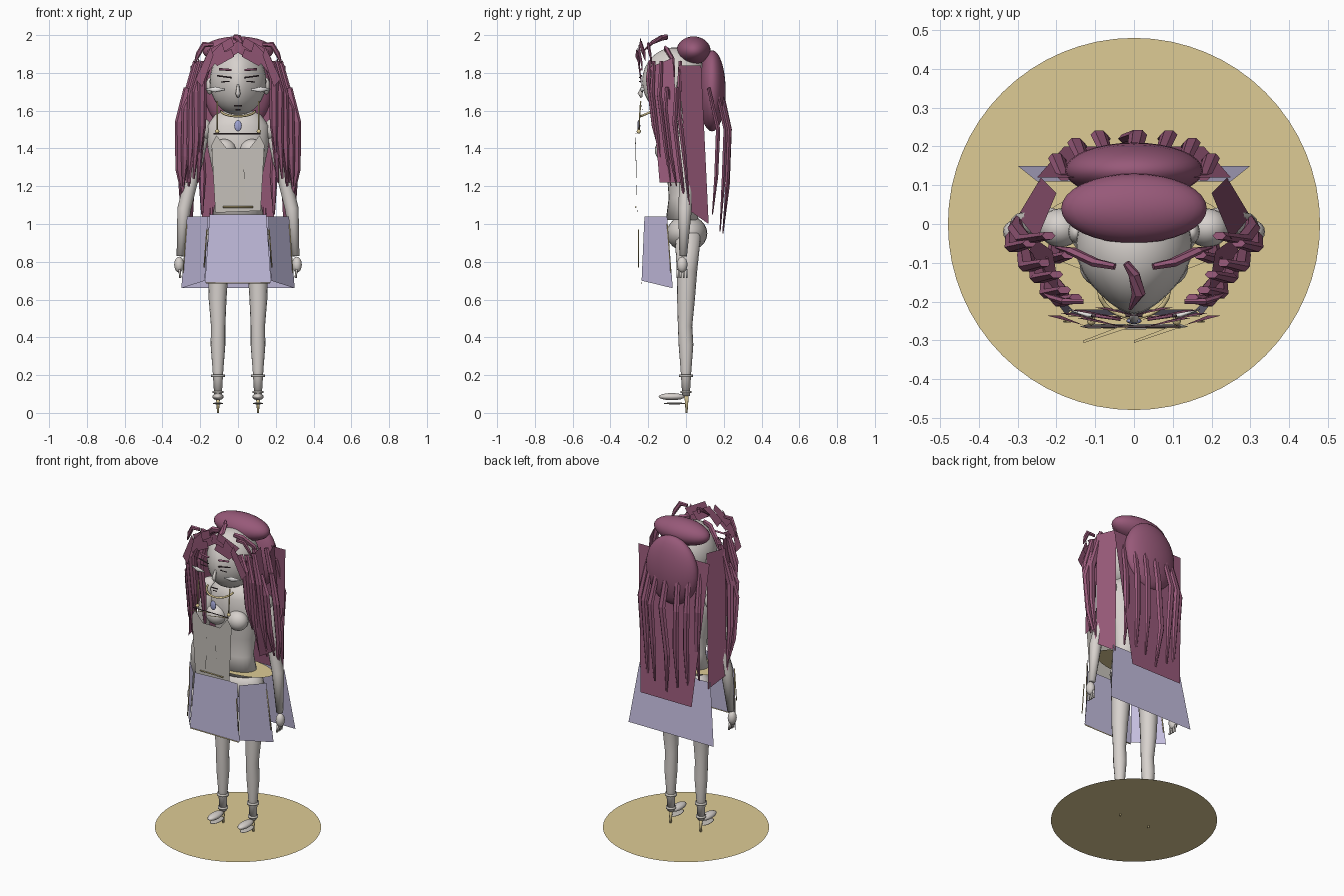
import bpy, bmesh, math
from mathutils import Vector, Matrix

cube = bpy.data.objects.get("Cube")
if cube:
    bpy.data.objects.remove(cube, do_unlink=True)


def material(name, rgb):
    m = bpy.data.materials.new(name)
    m.use_nodes = True
    m.diffuse_color = (*rgb, 1)
    m.node_tree.nodes["Principled BSDF"].inputs["Base Color"].default_value = (*rgb, 1)
    return m


SKIN = material("pale_skin", (.68, .64, .61))
HAIR = material("plum_hair", (.31, .1, .19))
GOLD = material("pale_gold", (.73, .6, .3))
BLUE = material("lilac_cloth", (.54, .5, .72))
CLOTH = material("grey_cloth", (.57, .54, .5))
DARK = material("dark_lines", (.08, .05, .06))
WHITE = material("eye_white", (.85, .83, .82))
GEM = material("blue_gem", (.35, .37, .65))


def finish(name, bm, mat, smooth):
    me = bpy.data.meshes.new(name)
    bm.to_mesh(me)
    bm.free()
    me.materials.append(mat)
    for p in me.polygons:
        p.use_smooth = smooth
    ob = bpy.data.objects.new(name, me)
    bpy.context.collection.objects.link(ob)
    return ob


def ball(name, c, r, mat=SKIN, seg=24):
    bm = bmesh.new()
    bmesh.ops.create_uvsphere(bm, u_segments=seg, v_segments=seg // 2, radius=1,
                              matrix=Matrix.Translation(c) @ Matrix.Diagonal((*r, 1)))
    return finish(name, bm, mat, True)


def card(name, pts, mat):
    bm = bmesh.new()
    bm.faces.new([bm.verts.new(p) for p in pts])
    return finish(name, bm, mat, False)


def tube(name, pts, radii, mat, sides=12, flat=1.0, smooth=True):
    """Tapered tube along a path, optionally flattened."""
    bm = bmesh.new()
    pts = [Vector(p) for p in pts]
    rings = []
    for i, (p, r) in enumerate(zip(pts, radii)):
        d = (pts[min(i + 1, len(pts) - 1)] - pts[max(i - 1, 0)]).normalized()
        ref = Vector((0, 1, 0)) if abs(d.y) < .9 else Vector((1, 0, 0))
        u = d.cross(ref).normalized()
        v = d.cross(u)
        rings.append([bm.verts.new(p + r * (u * math.cos(a) + flat * v * math.sin(a)))
                      for a in (math.tau * k / sides for k in range(sides))])
    for a, b in zip(rings, rings[1:]):
        for k in range(sides):
            j = (k + 1) % sides
            bm.faces.new((a[k], a[j], b[j], b[k]))
    bm.faces.new(rings[0])
    bm.faces.new(rings[-1])
    bmesh.ops.recalc_face_normals(bm, faces=bm.faces)
    return finish(name, bm, mat, smooth)


def lock(name, pts, r):
    """Angular strand of hair, pointed at its end."""
    n = len(pts) - 1
    return tube(name, pts, [r * (.75, 1, .9, .25)[min(3, round(3 * i / n))]
                            for i in range(n + 1)], HAIR, 6, .6, False)


def rod(name, a, b, r=.004, mat=GOLD):
    return tube(name, [a, b], [r, r], mat, 6)


def flip(pts, s):
    return [(x * s, y, z) for x, y, z in pts]


# Round base
bm = bmesh.new()
bmesh.ops.create_circle(bm, cap_ends=True, segments=64, radius=.48,
                        matrix=Matrix.Translation((0, 0, .012)))
finish("base_disc", bm, GOLD, False)

# Head, tapering to the face
head = ball("head", (0, -.06, 1.755), (.15, .172, .18), SKIN, 32)
for v in head.data.vertices:
    t = max(0, (-.06 - v.co.y) / .172)
    v.co.x *= 1 - .35 * t * t
ball("hair_cap", (0, .04, 1.918), (.188, .09, .075), HAIR, 32)
ball("hair_back", (0, .138, 1.705), (.178, .072, .215), HAIR, 32)
tube("neck", [(0, -.02, 1.5), (0, -.03, 1.64)], [.055, .05], SKIN)

# Torso
tube("torso", [(0, -.02, z) for z in (1.02, 1.14, 1.26, 1.4, 1.52, 1.58, 1.61)],
     [.14, .115, .13, .16, .165, .12, .05], SKIN, 24, .62)
ball("hips", (0, .005, .95), (.165, .108, .095))

# Waistband ring
bm = bmesh.new()
inner, outer = ([bm.verts.new((rx * math.cos(a), ry * math.sin(a) - .02, 1.052))
                 for a in (math.tau * k / 40 for k in range(40))]
                for rx, ry in ((.11, .06), (.25, .115)))
for k in range(40):
    j = (k + 1) % 40
    bm.faces.new((inner[k], inner[j], outer[j], outer[k]))
finish("waistband", bm, GOLD, False)

# Bodice plates floating in front of the chest
card("bodice", [(-.14, -.265, 1.42), (-.115, -.27, 1.47), (-.06, -.268, 1.4), (.06, -.268, 1.4),
                (.115, -.27, 1.47), (.14, -.265, 1.42), (.12, -.258, 1.07), (-.12, -.258, 1.06)], CLOTH)
card("bodice_centre", [(-.03, -.272, 1.32), (.03, -.272, 1.32), (.045, -.265, 1.1), (-.045, -.265, 1.1)], CLOTH)
rod("bodice_hem", (-.08, -.266, 1.09), (.08, -.266, 1.09))
for x0 in (-.13, 0):
    card("collar_trim", [(x0, -.3, 1.475), (x0 + .11, -.258, 1.475), (x0 + .125, -.265, 1.475),
                         (x0, -.307, 1.475)], GOLD)
rod("neckline", (-.13, -.265, 1.478), (.12, -.265, 1.478), .003, DARK)

# Choker and pendant
tube("choker", [(.09 * math.sin(a), -.17 - .07 * math.cos(a), 1.6 - .03 * math.cos(a))
                for a in (-1.5 + .25 * k for k in range(13))], [.006] * 13, GOLD, 6)
ball("pendant", (0, -.25, 1.52), (.02, .008, .03), GEM, 16)

# Skirt cards
card("skirt_front", [(-.15, -.22, 1.05), (.15, -.22, 1.05), (.175, -.235, .69), (-.175, -.235, .69)], BLUE)
card("skirt_back", [(-.25, .11, 1.04), (.25, .11, 1.04), (.3, .15, .66), (-.3, .15, .66)], BLUE)
rod("skirt_front_hem", (-.17, -.236, .688), (.17, -.236, .688), .003)

# Back hair card and central locks
card("hair_card_back", [(-.25, .12, 1.8), (.25, .12, 1.8), (.18, .2, .9), (-.18, .2, .9)], HAIR)
lock("back_lock_middle", [(0, .18, 1.75), (.01, .23, 1.5), (-.02, .22, 1.2), (0, .195, .95)], .024)
lock("crown_lock", [(-.02, -.1, 1.99), (0, -.13, 1.985), (.012, -.18, 1.96), (-.01, -.22, 1.92)], .02)

# Nose and mouth
tube("nose", [(0, -.225, 1.74), (0, -.243, 1.69), (0, -.235, 1.67)], [.005, .013, .006], SKIN, 8)
rod("mouth", (-.022, -.236, 1.625), (.022, -.236, 1.625), .004, DARK)
rod("lower_lip", (-.012, -.23, 1.605), (.012, -.23, 1.605), .003, DARK)

for s in (-1, 1):
    side = "left_" if s > 0 else "right_"

    # Face
    rod(side + "brow", (s * .035, -.245, 1.815), (s * .1, -.235, 1.82), .006, HAIR)
    rod(side + "eyelid", (s * .035, -.246, 1.775), (s * .11, -.236, 1.785), .004, DARK)
    rod(side + "lower_lash", (s * .045, -.246, 1.755), (s * .09, -.24, 1.752), .003, DARK)
    tube(side + "eye_white", flip([(.07, -.24, 1.712), (.12, -.235, 1.712), (.17, -.22, 1.714)], s),
         [.004, .015, .004], WHITE, 8, .4)
    ball(side + "ear", (s * .15, -.02, 1.73), (.02, .03, .045), SKIN, 12)
    rod(side + "earring", (s * .11, -.24, 1.65), (s * .11, -.25, 1.5))
    ball(side + "earring_drop", (s * .11, -.25, 1.49), (.012, .012, .012), GOLD, 8)

    # Bust, arm and hand
    ball(side + "bust", (s * .075, -.11, 1.39), (.065, .055, .06))
    ball(side + "shoulder", (s * .19, -.01, 1.5), (.055, .05, .06))
    tube(side + "arm", flip([(.19, -.01, 1.52), (.225, 0, 1.35), (.255, 0, 1.2), (.285, -.005, 1.08),
                             (.305, -.015, .83)], s), [.045, .045, .036, .036, .02], SKIN)
    ball(side + "hand", (s * .312, -.02, .785), (.026, .028, .042), SKIN, 16)
    for k in range(4):
        y = -.044 + .016 * k
        rod(side + "finger", (s * .31, y, .76), (s * .305, y, .715), .006, SKIN)

    # Leg, shoe and heel
    tube(side + "leg", flip([(.095, .01, .95), (.105, .005, .75), (.108, 0, .6), (.105, -.005, .46),
                             (.106, 0, .36), (.106, 0, .22), (.106, 0, .09)], s),
         [.07, .054, .047, .038, .039, .028, .02], SKIN, 16)
    ball(side + "foot", (s * .106, -.075, .086), (.03, .07, .019), SKIN, 16)
    ball(side + "sole", (s * .106, -.06, .05), (.028, .06, .005), CLOTH, 16)
    tube(side + "heel", flip([(.106, .003, .1), (.106, .003, 0)], s), [.012, .005], GOLD, 8)
    for z, r in ((.19, .036), (.105, .03)):
        tube(side + "ankle_strap", [(s * .106, 0, z), (s * .106, 0, z + .012)], [r, r], CLOTH)

    # Side skirt card and gold hangings
    card(side + "skirt_side", flip([(.16, -.22, 1.04), (.27, -.1, 1.04), (.3, -.07, .66), (.175, -.235, .7)], s), BLUE)
    rod(side + "skirt_trim", (s * .272, -.1, 1.0), (s * .29, -.08, .74), .003)
    rod(side + "skirt_chain", (s * .165, -.252, .97), (s * .18, -.252, .77), .003)

    # Side hair cards
    card(side + "hair_card_front", flip([(.19, -.19, 1.83), (.21, -.07, 1.88), (.28, -.02, 1.22),
                                         (.25, -.14, 1.22)], s), HAIR)
    card(side + "hair_card_rear", flip([(.25, -.04, 1.84), (.2, .08, 1.84), (.24, .12, 1.0),
                                        (.3, .02, 1.07)], s), HAIR)

    # Side locks: start x, y, bulge x, end x, end height
    for x, y, bx, ex, ez in ((.15, -.19, .19, .2, 1.38), (.18, -.17, .22, .235, 1.24),
                             (.2, -.13, .25, .26, 1.2), (.23, -.1, .28, .29, 1.2),
                             (.22, -.03, .305, .3, 1.08), (.17, -.08, .2, .21, 1.22),
                             (.27, -.05, .31, .27, 1.06)):
        top = 1.86 if x < .23 else 1.72
        mid = (top + ez) / 2
        lock(side + "side_lock", flip([(x, y, top), ((x + bx) / 2 + .02, y - .01, mid + .15),
                                       (bx, y + .02, mid - .1), (ex, y + .05, ez)], s), .024)

    # Rear locks
    for x, y, ez in ((.07, .23, 1.0), (.13, .21, .96), (.18, .17, 1.05)):
        lock(side + "rear_lock", flip([(x, y - .05, 1.72), (x + .02, y, 1.5), (x + .01, y - .01, 1.25),
                                       (x + .01, y - .03, ez)], s), .022)
    lock(side + "temple_lock", flip([(.05, -.11, 1.93), (.1, -.1, 1.92), (.16, -.07, 1.87),
                                     (.2, -.06, 1.78)], s), .02)

    # Fringe of flat pieces: inner and outer ends with a width
    for k, (x0, z0, x1, z1, w) in enumerate(((-.02, 1.95, .09, 1.89, .03), (.02, 1.97, .15, 1.9, .025),
                                             (.07, 1.94, .18, 1.83, .028), (.13, 1.92, .21, 1.75, .025),
                                             (.02, 1.91, .13, 1.86, .024))):
        y = -.235 - .007 * k
        card(side + "fringe", flip([(x0, y - .005, z0 - w), (x0 + .015, y, z0 + w * .7),
                                    (x1 + .015, y + .02, z1 + w * .7), (x1 - .02, y + .02, z1 - w)], s), HAIR)
    lock(side + "fringe_curl", flip([(.13, -.2, 1.95), (.18, -.2, 1.95), (.21, -.19, 1.9), (.23, -.18, 1.85)], s), .015)
